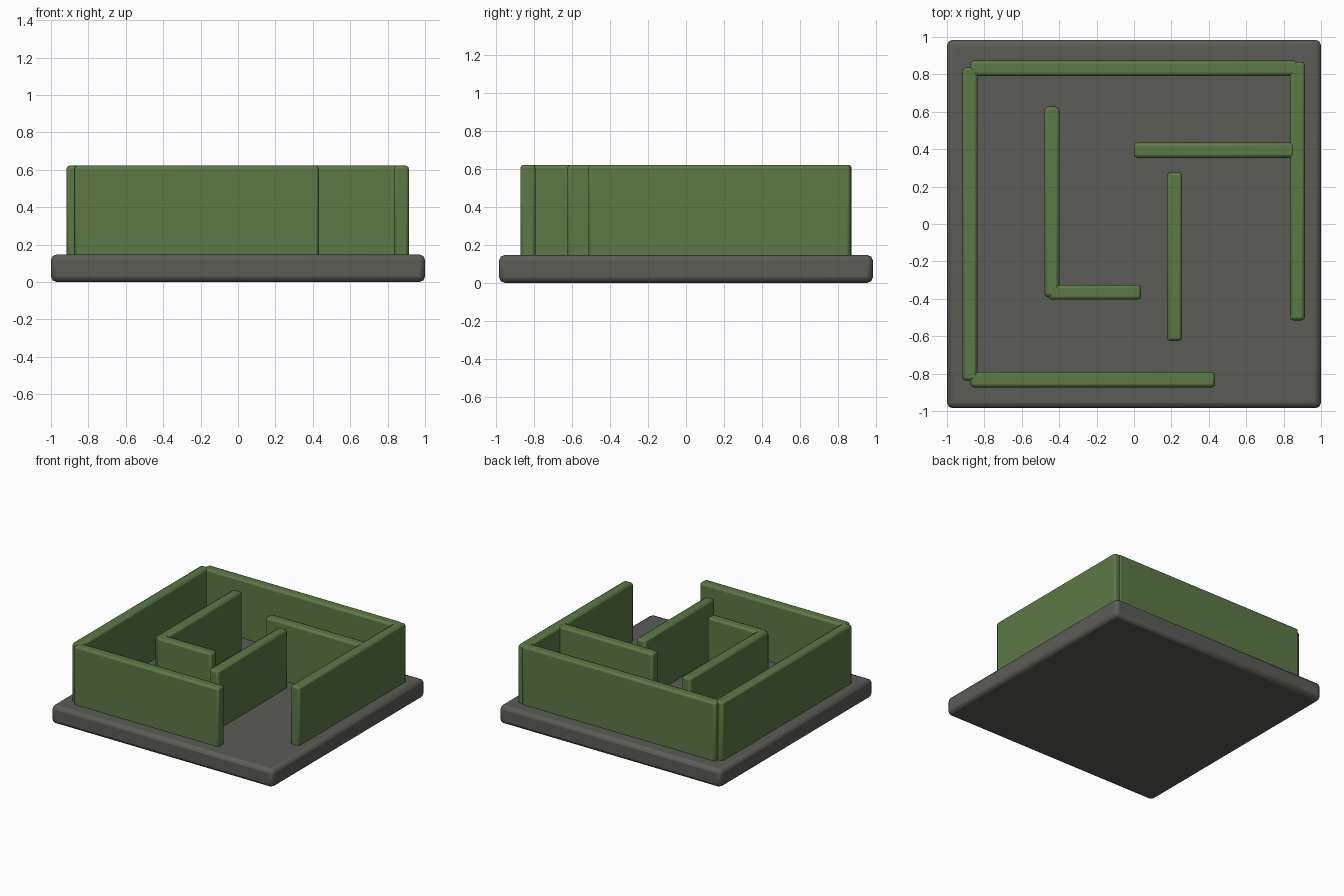
import bpy

if "Cube" in bpy.data.objects:
    bpy.data.objects.remove(bpy.data.objects["Cube"])


def material(name, rgb):
    m = bpy.data.materials.new(name)
    m.diffuse_color = (*rgb, 1)
    m.use_nodes = True
    m.node_tree.nodes["Principled BSDF"].inputs["Base Color"].default_value = m.diffuse_color
    return m


STONE = material("grey stone", (0.105, 0.105, 0.095))
HEDGE = material("hedge green", (0.110, 0.190, 0.060))


def box(name, x0, x1, y0, y1, z0, z1, mat, bevel):
    """Axis-aligned box with softened edges."""
    bpy.ops.mesh.primitive_cube_add(
        size=1, location=((x0 + x1) / 2, (y0 + y1) / 2, (z0 + z1) / 2))
    ob = bpy.context.object
    ob.name = name
    ob.scale = (x1 - x0, y1 - y0, z1 - z0)
    bpy.ops.object.transform_apply(location=False, rotation=False, scale=True)
    ob.data.materials.append(mat)
    mod = ob.modifiers.new("soft edges", 'BEVEL')
    mod.width = bevel
    mod.segments = 2
    bpy.ops.object.shade_smooth_by_angle()
    return ob


# base slab
box("base_slab", -1, 1, -0.985, 0.985, 0, 0.147, STONE, 0.03)

# maze walls: name, x range, y range
walls = [
    ("back_wall", -0.875, 0.875, 0.792, 0.873),
    ("left_wall", -0.917, -0.837, -0.837, 0.837),
    ("right_wall", 0.833, 0.914, -0.515, 0.867),
    ("front_wall", -0.875, 0.433, -0.873, -0.792),
    ("inner_left_wall", -0.479, -0.399, -0.39, 0.627),
    ("inner_short_wall", -0.456, 0.038, -0.404, -0.325),
    ("inner_centre_wall", 0.177, 0.257, -0.625, 0.276),
    ("inner_right_wall", 0.0, 0.86, 0.354, 0.435),
]
for name, x0, x1, y0, y1 in walls:
    box(name, x0, x1, y0, y1, 0.115, 0.622, HEDGE, 0.017)
